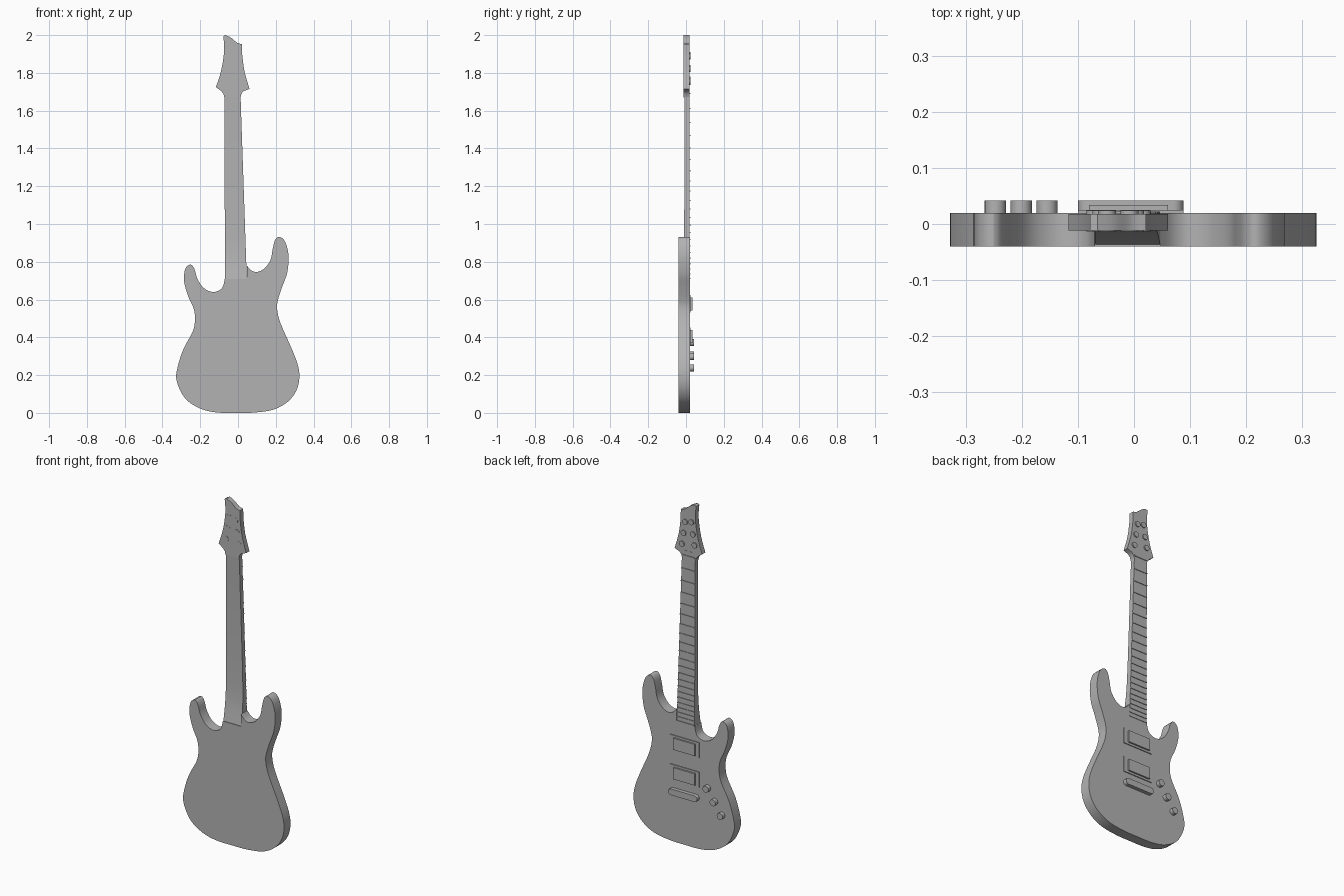
import bpy
import bmesh
import math
from mathutils import Vector

cube = bpy.data.objects.get("Cube")
if cube:
    bpy.data.objects.remove(cube, do_unlink=True)

# One plain grey finish for everything
grey = bpy.data.materials.new("plain_grey")
grey.use_nodes = True
shade = (0.45, 0.45, 0.45, 1)
grey.diffuse_color = shade
grey.node_tree.nodes["Principled BSDF"].inputs["Base Color"].default_value = shade


def finish(name, bm, smooth=True):
    """Turn a bmesh into a named, shaded object."""
    bmesh.ops.recalc_face_normals(bm, faces=bm.faces)
    mesh = bpy.data.meshes.new(name)
    bm.to_mesh(mesh)
    bm.free()
    mesh.materials.append(grey)
    obj = bpy.data.objects.new(name, mesh)
    bpy.context.collection.objects.link(obj)
    if smooth:
        bpy.ops.object.select_all(action="DESELECT")
        obj.select_set(True)
        bpy.context.view_layer.objects.active = obj
        bpy.ops.object.shade_smooth_by_angle(angle=math.radians(30))
    return obj


def spline(points, steps=4):
    """Smooth open curve that passes through all the points."""
    pts = [Vector(p) for p in points]
    pts = [pts[0]] + pts + [pts[-1]]
    curve = []
    for a, b, c, d in zip(pts, pts[1:], pts[2:], pts[3:]):
        for i in range(steps):
            t = i / steps
            curve.append(0.5 * (2 * b + (c - a) * t + (2 * a - 5 * b + 4 * c - d) * t ** 2
                                + (3 * b - a - 3 * c + d) * t ** 3))
    return curve + [pts[-1]]


def slab(name, outline, back, front):
    """Extrude an x-z outline from the back to the front depth."""
    bm = bmesh.new()
    base = bm.faces.new([bm.verts.new((x, back, z)) for x, z in outline])
    made = bmesh.ops.extrude_face_region(bm, geom=[base])["geom"]
    verts = [v for v in made if isinstance(v, bmesh.types.BMVert)]
    bmesh.ops.translate(bm, verts=verts, vec=(0, front - back, 0))
    return finish(name, bm)


def disc(name, x, z, radius, back, front):
    ring = [(x + radius * math.cos(math.tau * i / 24), z + radius * math.sin(math.tau * i / 24))
            for i in range(24)]
    return slab(name, ring, back, front)


def rect(left, right, low, high):
    return [(left, low), (right, low), (right, high), (left, high)]


# Body: one smooth run from the left side of the neck pocket round to the right
body_path = [
    (.047, .78), (.07, .755), (.1, .746), (.14, .765), (.172, .81), (.184, .87),
    (.197, .917), (.22, .932), (.25, .905), (.268, .83), (.26, .74), (.235, .67),
    (.212, .6), (.207, .55), (.225, .475), (.28, .35), (.315, .26), (.325, .19),
    (.31, .12), (.265, .06), (.19, .018), (.09, .002), (0, 0), (-.11, .002),
    (-.2, .023), (-.28, .077), (-.325, .17), (-.32, .24), (-.29, .335), (-.24, .43),
    (-.228, .49), (-.234, .55), (-.265, .62), (-.286, .7), (-.278, .765), (-.25, .785),
    (-.23, .76), (-.215, .71), (-.18, .66), (-.13, .64), (-.085, .66), (-.07, .71)]
slab("body", spline(body_path) + [Vector((.047, .71))], -.04, .02)

# Neck: tapering bar whose back sweeps out into the heel
NUT, BRIDGE = 1.69, .297


def neck_edges(z):
    t = (z - .7) / (NUT - .7)
    return -.069 - .003 * t, .047 - .034 * t


bm = bmesh.new()
stations = [(.7, -.038), (.74, -.031), (.79, -.022), (.85, -.015), (.93, -.011),
            (1.1, -.009), (1.66, -.008), (1.72, -.012)]
rings = []
for z, back in stations:
    left, right = neck_edges(z)
    corners = [(left, back), (right, back), (right, .019), (left, .019)]
    rings.append([bm.verts.new((x, y, z)) for x, y in corners])
for lower, upper in zip(rings, rings[1:]):
    for i in range(4):
        j = (i + 1) % 4
        bm.faces.new((lower[i], lower[j], upper[j], upper[i]))
bm.faces.new(rings[0])
bm.faces.new(rings[-1])
finish("neck", bm)

# Headstock: curved flanks with pointed shoulders and a slanted tip
left_flank = spline([(-.117, 1.725), (-.095, 1.79), (-.08, 1.86), (-.073, 1.93), (-.078, 1.995)])
tip = spline([(-.065, 2), (-.035, 1.985), (-.005, 1.96), (.021, 1.952)])
right_flank = spline([(.022, 1.9), (.034, 1.81), (.061, 1.715)])
throat = [(.03, 1.704), (.018, 1.69), (.013, 1.67), (-.072, 1.67), (-.077, 1.69), (-.09, 1.705)]
slab("headstock", left_flank + tip + right_flank + throat, -.012, .018)

# Tuning posts in two rows of three
posts = [(-.048, 1.895), (-.008, 1.886), (-.058, 1.827), (.002, 1.82), (-.069, 1.765), (.013, 1.753)]
for n, (x, z) in enumerate(posts):
    disc(f"tuning_post_{n + 1}", x, z, .016, -.0135, .024)

# Nut and frets, spaced by equal-tempered steps
for n in range(22):
    z = BRIDGE + (NUT - BRIDGE) / 2 ** (n / 12)
    left, right = neck_edges(z)
    slab(f"fret_{n}" if n else "nut", rect(left, right, z - .003, z + .003), .016, .0225)

# Pickups: low frame with a raised cover
for name, z in (("neck_pickup", .577), ("bridge_pickup", .405)):
    slab(name + "_frame", rect(-.1, .088, z - .046, z + .046), .01, .025)
    slab(name + "_cover", rect(-.08, .061, z - .034, z + .034), .01, .034)

# Bridge: bar with rounded ends
half_turn = [math.pi * i / 12 for i in range(13)]
r = .018
bar = [(.07 + r * math.sin(a), BRIDGE - r * math.cos(a)) for a in half_turn]
bar += [(-.082 - r * math.sin(a), BRIDGE + r * math.cos(a)) for a in half_turn]
slab("bridge", bar, .01, .042)

# Control knobs in a slanted row
for n in range(3):
    disc(f"control_knob_{n + 1}", -.155 - .046 * n, .372 - .067 * n, .019, .01, .042)
